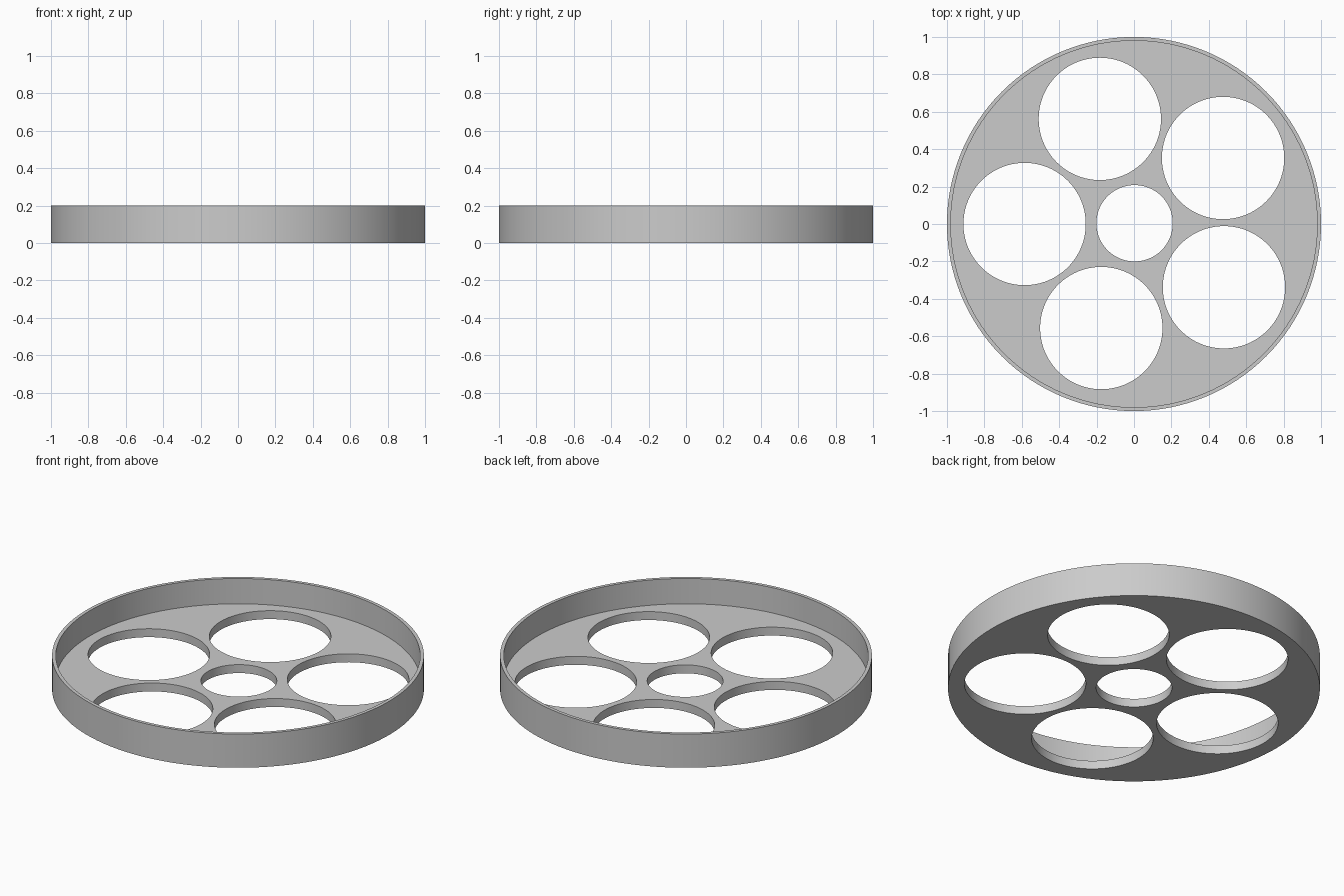
import bpy
import bmesh
import math

cube = bpy.data.objects.get("Cube")
if cube:
    bpy.data.objects.remove(cube, do_unlink=True)

SEGMENTS = 128
HEIGHT, FLOOR = 0.2, 0.05
OUTER, INNER = 1.0, 0.98
HUB_HOLE, ROUND_HOLE, RING = 0.204, 0.327, 0.588
OFFSET = (0.003, 0.004)          # hole pattern sits slightly off centre
TURN = math.radians(36.4)

grey = bpy.data.materials.new("plain_grey")
grey.use_nodes = True
colour = (0.6, 0.6, 0.6, 1)
grey.diffuse_color = colour
grey.node_tree.nodes["Principled BSDF"].inputs["Base Color"].default_value = colour


def cylinder(name, radius, bottom, top, x=0, y=0):
    bpy.ops.mesh.primitive_cylinder_add(
        vertices=SEGMENTS, radius=radius, depth=top - bottom,
        location=(x, y, (bottom + top) / 2))
    obj = bpy.context.object
    obj.name = name
    obj.data.materials.append(grey)
    return obj


# Round tray body
tray = cylinder("round_tray", OUTER, 0, HEIGHT)

# Recess above the floor, the hub hole and a ring of five large holes
cutters = [cylinder("recess_cutter", INNER, FLOOR, HEIGHT + 0.1),
           cylinder("hub_hole_cutter", HUB_HOLE, -0.1, HEIGHT, *OFFSET)]
for i in range(5):
    angle = TURN + i * math.tau / 5
    cutters.append(cylinder(f"round_hole_cutter_{i + 1}", ROUND_HOLE, -0.1, HEIGHT,
                            OFFSET[0] + RING * math.cos(angle),
                            OFFSET[1] + RING * math.sin(angle)))

bpy.ops.object.select_all(action="DESELECT")
tray.select_set(True)
bpy.context.view_layer.objects.active = tray
for cutter in cutters:
    cut = tray.modifiers.new(cutter.name, "BOOLEAN")
    cut.operation = "DIFFERENCE"
    cut.solver = "EXACT"
    cut.object = cutter
    bpy.ops.object.modifier_apply(modifier=cut.name)
    bpy.data.objects.remove(cutter, do_unlink=True)

# Clean triangles on the pierced floor, smooth walls with crisp edges
bm = bmesh.new()
bm.from_mesh(tray.data)
bmesh.ops.triangulate(bm, faces=[f for f in bm.faces if len(f.verts) > 4])
bm.to_mesh(tray.data)
bm.free()
bpy.ops.object.shade_smooth_by_angle(angle=math.radians(30))
